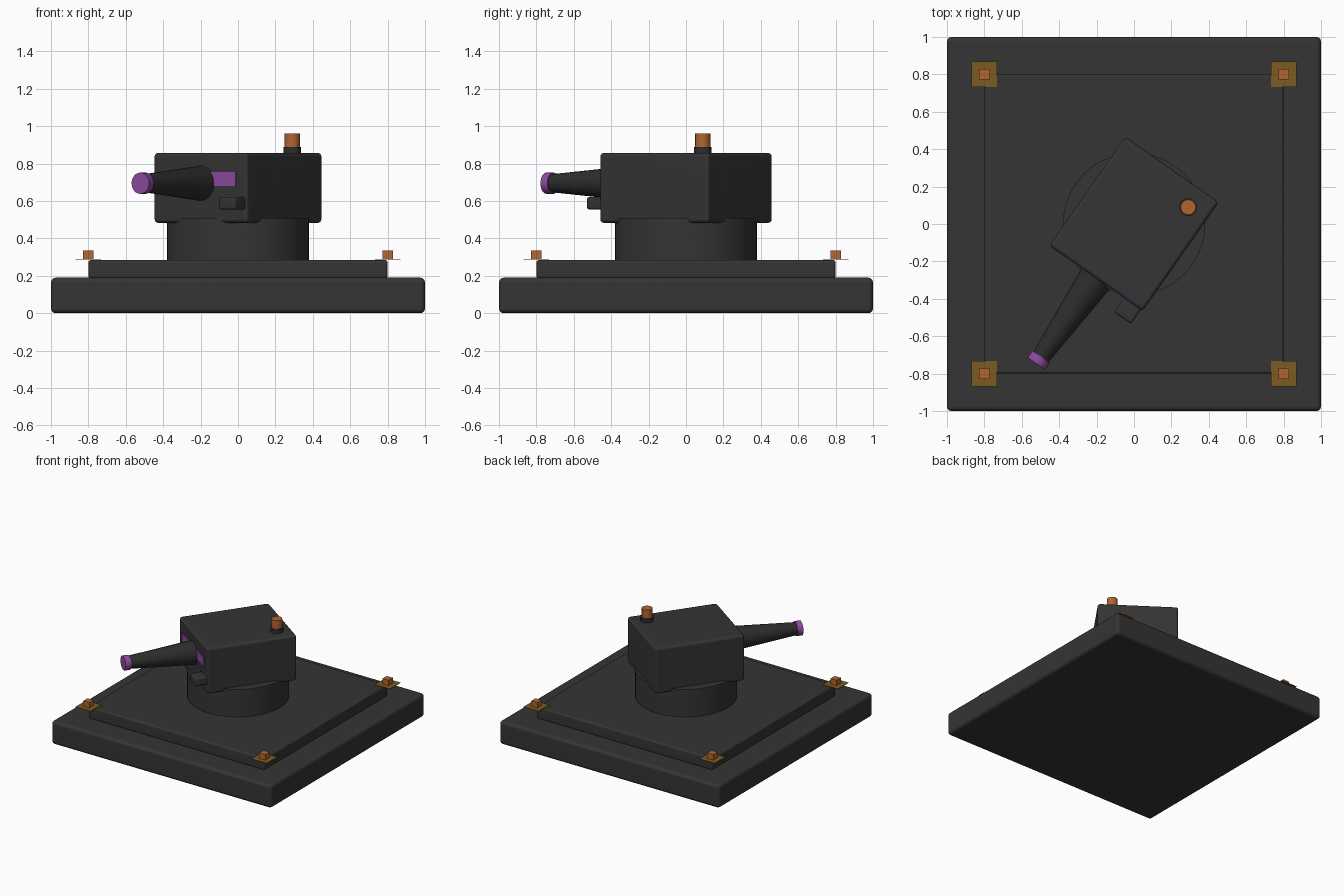
import bpy
import bmesh
from math import radians
from mathutils import Matrix, Vector

default = bpy.data.objects.get("Cube")
if default:
    bpy.data.objects.remove(default, do_unlink=True)


def material(name, rgb):
    mat = bpy.data.materials.new(name)
    mat.use_nodes = True
    mat.diffuse_color = (*rgb, 1)
    mat.node_tree.nodes["Principled BSDF"].inputs["Base Color"].default_value = (*rgb, 1)
    return mat


charcoal = material("charcoal", (0.035, 0.035, 0.035))
gunmetal = material("gunmetal", (0.026, 0.026, 0.026))
orange = material("orange", (0.45, 0.13, 0.03))
purple = material("purple", (0.27, 0.07, 0.36))
amber = material("amber", (0.2, 0.105, 0.015))


def finish(name, bm, mat, frame, smooth):
    mesh = bpy.data.meshes.new(name)
    bm.to_mesh(mesh)
    bm.free()
    mesh.materials.append(mat)
    obj = bpy.data.objects.new(name, mesh)
    bpy.context.collection.objects.link(obj)
    obj.matrix_world = frame
    if smooth:
        mesh.shade_smooth()
        mesh.set_sharp_from_angle(angle=radians(40))
        obj.modifiers.new("flat faces", "WEIGHTED_NORMAL").keep_sharp = True
    return obj


def box(name, size, centre, mat, frame=Matrix(), bevel=0):
    bm = bmesh.new()
    bmesh.ops.create_cube(bm, size=1)
    bmesh.ops.scale(bm, vec=Vector(size), verts=bm.verts)
    if bevel:
        bmesh.ops.bevel(bm, geom=bm.edges[:], offset=bevel, segments=3,
                        profile=0.5, affect="EDGES")
    return finish(name, bm, mat, frame @ Matrix.Translation(centre), bevel > 0)


def tube(name, r_bottom, r_top, depth, sides, centre, mat, frame=Matrix()):
    bm = bmesh.new()
    bmesh.ops.create_cone(bm, cap_ends=True, segments=sides, radius1=r_bottom,
                          radius2=r_top, depth=depth)
    return finish(name, bm, mat, frame @ Matrix.Translation(centre), True)


# Stepped platform and turning column
box("base_slab", (2, 2, 0.19), (0, 0, 0.095), charcoal, bevel=0.025)
box("upper_slab", (1.6, 1.6, 0.1), (0, 0, 0.235), charcoal, bevel=0.015)
tube("column", 0.38, 0.38, 0.24, 48, (0, 0, 0.39), charcoal)

# Corner lamps on glowing plates
for side, x in (("right", -0.8), ("left", 0.8)):
    for end, y in (("front", -0.8), ("back", 0.8)):
        box(f"lamp_plate_{end}_{side}", (0.137, 0.137, 0.004), (x, y, 0.289), amber)
        box(f"lamp_{end}_{side}", (0.055, 0.055, 0.045), (x, y, 0.3125), orange)

# Turret head, turned towards the front right
turn = Matrix.Rotation(radians(-35), 4, "Z")
box("turret_head", (0.61, 0.71, 0.375), (0, 0, 0.67), charcoal, turn, 0.02)
box("sensor_strip", (0.47, 0.008, 0.075), (0, -0.355, 0.717), purple, turn)
box("sight_box", (0.11, 0.12, 0.068), (0.238, -0.387, 0.588), charcoal, turn, 0.013)

# Barrel pointing along the head's forward direction
forward = turn @ Matrix.Translation((0, 0, 0.695)) @ Matrix.Rotation(radians(90), 4, "X")
tube("barrel", 0.095, 0.048, 0.54, 24, (0, 0, 0.61), gunmetal, forward)
tube("muzzle_ring", 0.057, 0.057, 0.045, 24, (0, 0, 0.888), purple, forward)

# Beacon on the roof
tube("beacon_base", 0.048, 0.048, 0.04, 16, (0.186, 0.24, 0.87), gunmetal, turn)
tube("beacon", 0.041, 0.041, 0.07, 12, (0.186, 0.24, 0.925), orange, turn)
